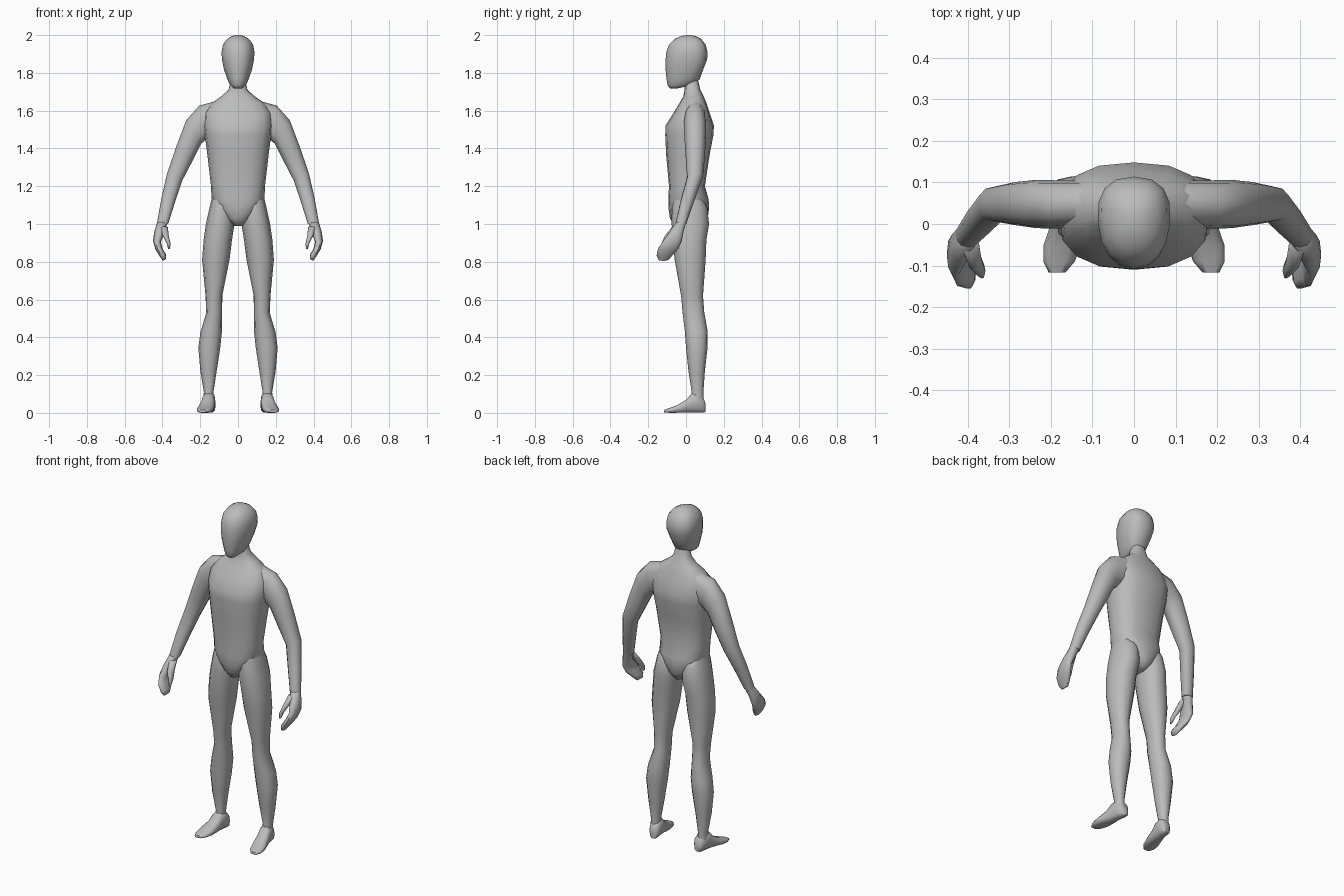
import bpy, bmesh, math
from mathutils import Vector

skin = bpy.data.materials.new("plain_grey")
skin.diffuse_color = (0.5, 0.5, 0.5, 1)


def loft(name, rings, sides=12, power=0.9, taper=0.0, side=1):
    """Skin a tube through rings of (centre, half axis u, half axis v)."""
    bm = bmesh.new()
    loops = []
    for c, u, v in rings:
        c, u, v = Vector(c), Vector(u), Vector(v)
        loop = []
        for i in range(sides):
            a = 2 * math.pi * i / sides
            ca, sa = math.cos(a), math.sin(a)
            p = math.copysign(abs(ca) ** power, ca) * (1 + taper * sa)
            q = math.copysign(abs(sa) ** power, sa)
            co = c + u * p + v * q
            loop.append(bm.verts.new((co.x * side, co.y, co.z)))
        loops.append(loop)
    for a, b in zip(loops, loops[1:]):
        for i in range(sides):
            j = (i + 1) % sides
            bm.faces.new((a[i], a[j], b[j], b[i]))
    bm.faces.new(loops[0])
    bm.faces.new(loops[-1])
    bmesh.ops.recalc_face_normals(bm, faces=bm.faces)
    me = bpy.data.meshes.new(name)
    bm.to_mesh(me)
    bm.free()
    me.materials.append(skin)
    ob = bpy.data.objects.new(name, me)
    bpy.context.collection.objects.link(ob)
    bpy.ops.object.select_all(action='DESELECT')
    ob.select_set(True)
    bpy.context.view_layer.objects.active = ob
    bpy.ops.object.shade_smooth_by_angle(angle=math.radians(65))
    return ob


def level(z, x0, x1, y0, y1):
    """Horizontal ring spanning x0..x1 and y0..y1."""
    return (((x0 + x1) / 2, (y0 + y1) / 2, z),
            ((x1 - x0) / 2, 0, 0), (0, (y1 - y0) / 2, 0))


def limb(xo, zo, xi, zi, y, h):
    """Ring between an outer and an inner point, centred on y, half depth h."""
    return (((xo + xi) / 2, y, (zo + zi) / 2),
            ((xo - xi) / 2, 0, (zo - zi) / 2), (0, h, 0))


def upright(y, x, w, z0, z1):
    """Ring facing along y, for the foot."""
    return ((x, y, (z0 + z1) / 2), (w, 0, 0), (0, 0, (z1 - z0) / 2))


# Head, narrower towards the face
loft("head", [level(z, -w, w, a, b) for z, w, a, b in [
    (1.718, .022, -.085, -.045), (1.735, .042, -.098, .03),
    (1.765, .056, -.103, .072), (1.82, .075, -.108, .092),
    (1.87, .085, -.108, .112), (1.91, .087, -.104, .114),
    (1.95, .08, -.09, .104), (1.98, .058, -.06, .08),
    (1.995, .032, -.025, .05), (2.0, .012, .0, .03)]],
    sides=16, power=0.85, taper=0.12)

# Torso with neck and sloping shoulders
loft("torso", [level(z, -w, w, a, b) for z, w, a, b in [
    (.99, .025, -.06, .09), (1.03, .07, -.085, .115),
    (1.08, .115, -.092, .122), (1.13, .14, -.094, .12),
    (1.2, .143, -.09, .1), (1.365, .162, -.105, .125),
    (1.47, .176, -.11, .145), (1.52, .182, -.109, .148),
    (1.59, .178, -.065, .125), (1.64, .14, -.035, .108),
    (1.675, .09, -.014, .094), (1.71, .05, -.008, .076),
    (1.77, .036, -.005, .062)]], sides=16, power=0.8)

for side, tag in ((1, "left"), (-1, "right")):
    # Arm from inside the shoulder to the wrist
    loft(tag + "_arm", [
        limb(.10, 1.655, .10, 1.47, .05, .055),
        limb(.205, 1.627, .165, 1.45, .047, .058),
        limb(.275, 1.548, .195, 1.425, .048, .058),
        limb(.325, 1.415, .243, 1.33, .049, .052),
        limb(.375, 1.27, .295, 1.23, .048, .042),
        limb(.405, 1.14, .332, 1.12, .01, .037),
        limb(.43, 1.0, .37, 1.0, -.028, .029)], side=side)

    # Mitten hand with curled fingers
    loft(tag + "_hand", [
        limb(.428, 1.01, .372, 1.01, -.026, .028),
        limb(.443, .96, .39, .955, -.05, .038),
        limb(.45, .91, .408, .905, -.073, .052),
        limb(.437, .865, .4, .87, -.095, .056),
        limb(.412, .825, .382, .84, -.115, .042),
        limb(.397, .805, .38, .815, -.12, .025)], sides=10, side=side)

    # Thumb
    loft(tag + "_thumb", [
        limb(.415, .99, .372, .985, -.05, .022),
        limb(.40, .94, .366, .935, -.088, .024),
        limb(.378, .90, .357, .895, -.112, .018),
        limb(.37, .868, .36, .868, -.122, .009)], sides=8, side=side)

    # Leg from hip to ankle
    loft(tag + "_leg", [level(*r) for r in [
        (1.15, .04, .135, -.06, .08), (1.09, .02, .15, -.075, .112),
        (1.0, .018, .17, -.076, .122), (.915, .032, .182, -.07, .108),
        (.81, .045, .19, -.06, .104), (.62, .083, .172, -.026, .09),
        (.53, .084, .168, -.018, .097), (.43, .085, .198, -.006, .115),
        (.345, .094, .21, .0, .114), (.22, .113, .199, .013, .1),
        (.11, .13, .181, .03, .092), (.05, .125, .185, .02, .095)]],
        side=side)

    # Foot, turned slightly outwards
    loft(tag + "_foot", [upright(*r) for r in [
        (.104, .147, .018, .004, .045), (.092, .148, .03, 0, .085),
        (.06, .153, .034, 0, .11), (.03, .157, .035, 0, .105),
        (.0, .162, .038, 0, .07), (-.05, .173, .044, 0, .04),
        (-.09, .18, .038, 0, .026), (-.117, .185, .02, .002, .016)]],
        sides=10, power=0.75, side=side)
